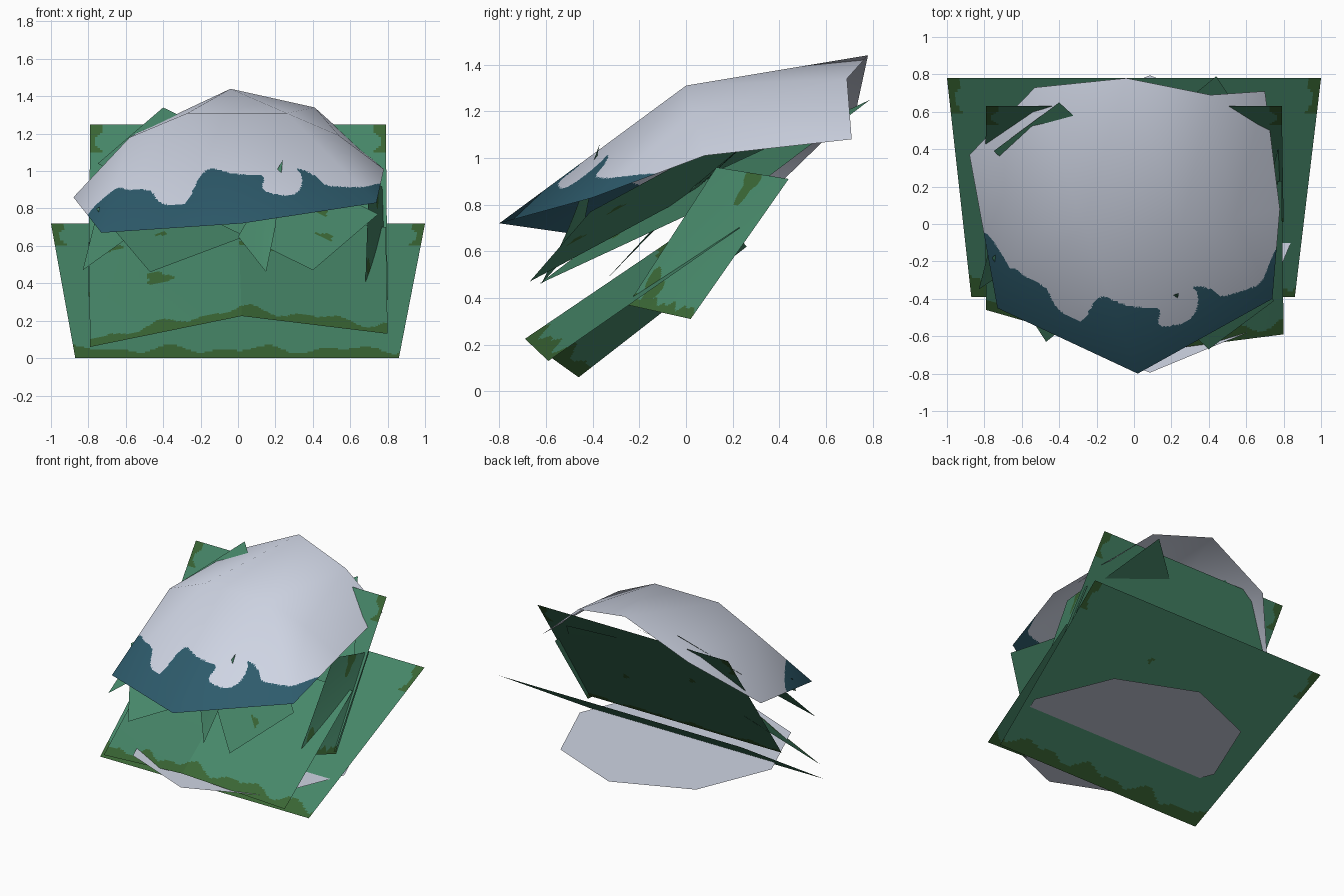
import bpy, bmesh, math
from mathutils import Vector
from mathutils.bvhtree import BVHTree
from mathutils.geometry import delaunay_2d_cdt
from mathutils.interpolate import poly_3d_calc

if "Cube" in bpy.data.objects:
    bpy.data.objects.remove(bpy.data.objects["Cube"])


def mat(name, rgb):
    m = bpy.data.materials.new(name)
    m.diffuse_color = (*rgb, 1)
    m.use_nodes = True
    m.node_tree.nodes["Principled BSDF"].inputs["Base Color"].default_value = m.diffuse_color
    return m


GREEN = mat("leaf green", (0.061, 0.238, 0.138))
OLIVE = mat("olive moss", (0.041, 0.130, 0.034))
SNOW = mat("snow white", (0.62, 0.66, 0.77))
TEAL = mat("frost teal", (0.027, 0.105, 0.150))


def finish(name, bm, mats):
    me = bpy.data.meshes.new(name)
    bm.to_mesh(me)
    bm.free()
    for m in mats:
        me.materials.append(m)
    ob = bpy.data.objects.new(name, me)
    bpy.context.collection.objects.link(ob)
    return ob


def lerp_list(pts, t):
    """Point on an evenly spaced polyline."""
    f = t * (len(pts) - 1)
    i = min(int(f), len(pts) - 2)
    return Vector(pts[i]).lerp(Vector(pts[i + 1]), f - i)


def leaf_card(name, bottom, top, strip=0.0, seed=0.0, spots=(), corners=0.0, nu=120, nv=80):
    """Thin foliage sheet between two polylines, moss along the bottom and in spots (u, v, radius)."""
    bm = bmesh.new()
    rows = []
    for j in range(nv + 1):
        v = j / nv
        rows.append([bm.verts.new(lerp_list(bottom, i / nu).lerp(lerp_list(top, i / nu), v))
                     for i in range(nu + 1)])
    for j in range(nv):
        for i in range(nu):
            f = bm.faces.new((rows[j][i], rows[j][i + 1], rows[j + 1][i + 1], rows[j + 1][i]))
            u, v = (i + .5) / nu, (j + .5) / nv
            wave = strip * (1 + .3 * math.sin(23 * u + seed) + .25 * math.sin(41 * u + 2 * seed))
            spot = any(math.hypot(u - a, (v - b) * .8 + .4 * (u - a)) <
                       r * (1 + .3 * math.sin(3 * math.atan2(v - b, u - a) + seed))
                       for a, b, r in spots)
            corner = v > .84 and min(u, 1 - u) < corners * (1 + .5 * math.sin(40 * v))
            f.material_index = int(v < wave or spot or corner)
    return finish(name, bm, [GREEN, OLIVE])


def sheet(name, corner, side_u, side_v, seed, spots=()):
    """Four-sided card from one corner and two side vectors."""
    c, u, v = Vector(corner), Vector(side_u), Vector(side_v)
    return leaf_card(name, [c, c + u], [c + v, c + u + v], 0, seed, spots, 0, 90, 40)


# Large sloping cards: lowest one, folded front one, steep back one, right side one
leaf_card("base_leaf_card", [(-.87, -.39, 0), (.86, -.39, 0)],
          [(-1, .78, .72), (1, .78, .72)], .065, 1.0,
          [(.3, .5, .012), (.62, .72, .012)], .025)
leaf_card("folded_leaf_card", [(-.79, -.46, .06), (0.02, -.69, .225), (.8, -.59, .13)],
          [(-.8, .26, .62), (0, .13, .78), (.79, .23, .70)], .08, 2.3,
          [(.23, .52, .042), (.53, .72, .035), (.60, .70, .04), (.72, .85, .04), (.08, .9, .03)])
leaf_card("back_leaf_card", [(-.8, .01, .33), (.8, .01, .33)],
          [(-.79, .63, 1.25), (.79, .63, 1.25)], .03, 4.1, [(.3, .6, .015), (.7, .4, .015)], .03)
leaf_card("side_leaf_card", [(.68, -.25, .37), (.8, .02, .31)],
          [(.70, .13, .96), (.78, .44, .91)], .06, 0.4, [(.2, .12, .12), (.55, .93, .1)])

# Slanted inner sheets whose corners hang below and poke through the snow
sheet("inner_leaf_right", (.40, -.67, .47), (-1.15, 1.06, .57), (.35, .26, .30), 3.0,
      [(.08, .45, .03), (.18, .7, .03)])
sheet("inner_leaf_left", (-.47, -.63, .46), (1.2, .97, .45), (-.29, .45, .34), 5.2,
      [(.15, .4, .02)])
leaf_card("inner_leaf_middle", [(.15, -.62, .46), (.0, -.45, .65)],
          [(.20, -.50, .70), (.24, -.37, 1.06)], 0, 1.7, (), 0, 20, 20)
leaf_card("inner_leaf_side", [(-.83, -.35, .47), (-.3, 0, .85)],
          [(-.74, .0, .83), (.2, .3, 1.1)], 0, 0.9, (), 0, 20, 20)

# Flat snow patch: octagon low down
bm = bmesh.new()
bm.faces.new([bm.verts.new((.085 + .795 * math.cos(k * math.pi / 4),
                            .795 * math.sin(k * math.pi / 4), .178)) for k in range(8)])
finish("ground_snow_patch", bm, [SNOW])

# Snow cap: outline ring plus a crest row, triangulated in plan
rim = [(.02, -.80, .72), (.74, -.40, .83), (.78, .08, 1.01), (.70, .71, 1.08),
       (.41, .69, 1.34), (-.04, .78, 1.44), (-.53, .73, 1.21), (-.88, .37, .86),
       (-.73, -.45, .67)]
crest = [(.26, 0, 1.31), (-.27, 0, 1.31), (-.58, .02, 1.18), (.54, .03, 1.19)]
pts = rim + crest
n = len(rim)
out = delaunay_2d_cdt([Vector(p[:2]) for p in pts],
                      [(i, (i + 1) % n) for i in range(n)], [list(range(n))], 1, 1e-5)
bm = bmesh.new()
vs = [bm.verts.new(pts[o[0]]) for o in out[3]]
for f in out[2]:
    bm.faces.new([vs[i] for i in f])
if sum(f.normal.z for f in bm.faces) < 0:
    bmesh.ops.reverse_faces(bm, faces=bm.faces)
bm.normal_update()

# Keep the coarse shell's smooth normals for the finely cut one
tree = BVHTree.FromBMesh(bm)
coarse = [([v.co.copy() for v in f.verts], [v.normal.copy() for v in f.verts]) for f in bm.faces]
for cuts in (7, 7):
    bmesh.ops.subdivide_edges(bm, edges=bm.edges[:], cuts=cuts, use_grid_fill=True)


def smooth_normal(p):
    cos, nors = coarse[tree.find_nearest(p)[2]]
    total = Vector()
    for w, nor in zip(poly_3d_calc(cos, p), nors):
        total += w * nor
    return total.normalized()


# Scalloped teal front edge: the snow line seen from the front (x, z), corners rounded
line = [(-1, .77), (-.80, .775), (-.75, .83), (-.64, .92), (-.59, .895), (-.46, .905),
        (-.43, .83), (-.35, .815), (-.27, .825), (-.23, .925), (-.19, .99), (-.14, 1.02),
        (-.04, .985), (.075, .98), (.15, .975), (.12, .90), (.20, .875), (.28, .865),
        (.34, .90), (.345, .98), (.30, 1.025), (.41, .98), (.465, .92), (.57, .915),
        (.68, .912), (.75, .937), (1, .95)]
for _ in range(2):
    cut = [line[0]]
    for (a, b), (c, d) in zip(line, line[1:]):
        cut += [(.75 * a + .25 * c, .75 * b + .25 * d), (.25 * a + .75 * c, .25 * b + .75 * d)]
    line = cut + [line[-1]]


def below_line(x, z):
    """Odd number of crossings straight above the point."""
    hits = 0
    for (x0, z0), (x1, z1) in zip(line, line[1:]):
        if (x0 <= x) != (x1 <= x) and z < z0 + (z1 - z0) * (x - x0) / (x1 - x0):
            hits += 1
    return hits % 2 == 1


for f in bm.faces:
    c = f.calc_center_median()
    f.material_index = int(c.y < -.05 and below_line(c.x, c.z))
    f.smooth = True
cap = finish("snow_cap", bm, [SNOW, TEAL])
cap.data.normals_split_custom_set_from_vertices([smooth_normal(v.co) for v in cap.data.vertices])
